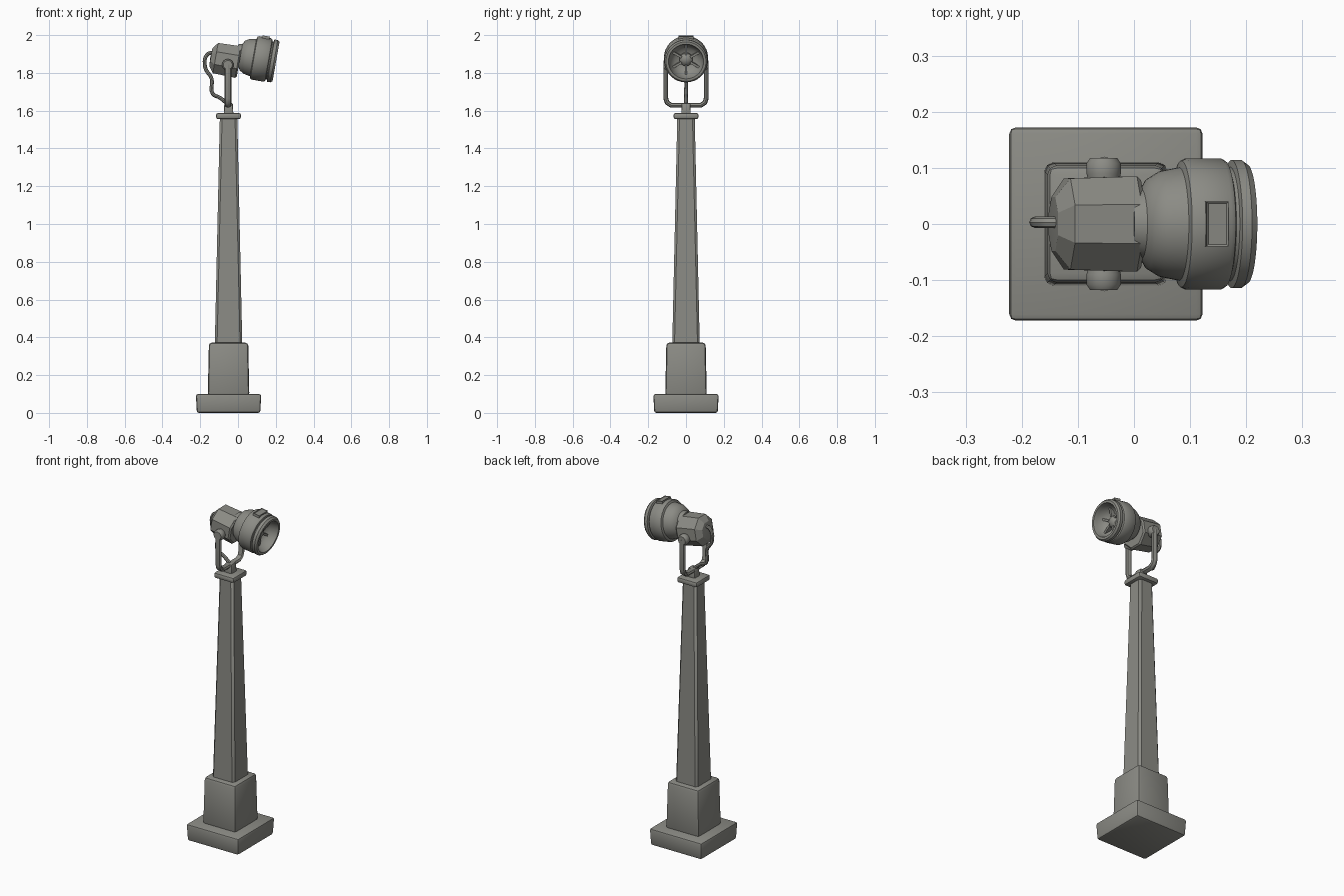
import bpy, bmesh, math
from mathutils import Matrix, Vector

if "Cube" in bpy.data.objects:
    bpy.data.objects.remove(bpy.data.objects["Cube"])

grey = bpy.data.materials.new("warm grey")
grey.diffuse_color = (0.26, 0.26, 0.235, 1)
grey.use_nodes = True
grey.node_tree.nodes["Principled BSDF"].inputs["Base Color"].default_value = grey.diffuse_color
CX = -0.05          # centre line of the post
TILT = Matrix.Rotation(math.radians(10), 4, 'Y')   # lamp points slightly down


def finish(obj, angle=35):
    obj.data.materials.clear()
    obj.data.materials.append(grey)
    bpy.ops.object.select_all(action='DESELECT')
    obj.select_set(True)
    bpy.context.view_layer.objects.active = obj
    bpy.ops.object.shade_smooth_by_angle(angle=math.radians(angle))
    return obj


def from_bmesh(name, bm, angle=35):
    bmesh.ops.recalc_face_normals(bm, faces=bm.faces)
    mesh = bpy.data.meshes.new(name)
    bm.to_mesh(mesh)
    bm.free()
    obj = bpy.data.objects.new(name, mesh)
    bpy.context.collection.objects.link(obj)
    return finish(obj, angle)


def block(name, z0, z1, h0, h1, bevel, segments=2):
    """Square tapered block on the post centre line, half widths h0 and h1."""
    bm = bmesh.new()
    bmesh.ops.create_cube(bm, size=2)
    for v in bm.verts:
        h, z = (h1, z1) if v.co.z > 0 else (h0, z0)
        v.co = Vector((CX + v.co.x * h, v.co.y * h, z))
    bmesh.ops.bevel(bm, geom=bm.edges[:], offset=bevel, segments=segments,
                    profile=0.5, affect='EDGES')
    return from_bmesh(name, bm)


def lathe(name, profile, matrix, sides=40, angle=35):
    """Revolve (distance, radius) points round the local x axis."""
    bm = bmesh.new()
    rings = []
    for s, r in profile:
        ring = []
        for i in range(sides):
            a = 2 * math.pi * (i + 0.5) / sides
            ring.append(bm.verts.new((s, r * math.cos(a), r * math.sin(a))))
        rings.append(ring)
    for a, b in zip(rings, rings[1:]):
        for i in range(sides):
            j = (i + 1) % sides
            bm.faces.new((a[i], a[j], b[j], b[i]))
    bmesh.ops.remove_doubles(bm, verts=bm.verts, dist=1e-5)
    bm.transform(matrix)
    return from_bmesh(name, bm, angle)


def tube(name, points, radius, smooth=False, loc=(0, 0, 0), scale_x=1):
    curve = bpy.data.curves.new(name, 'CURVE')
    curve.dimensions = '3D'
    curve.bevel_depth = radius
    curve.bevel_resolution = 2
    curve.use_fill_caps = True
    if smooth:
        sp = curve.splines.new('BEZIER')
        sp.bezier_points.add(len(points) - 1)
        for bp, p in zip(sp.bezier_points, points):
            bp.co = p
            bp.handle_left_type = bp.handle_right_type = 'AUTO'
        sp.resolution_u = 5
    else:
        sp = curve.splines.new('POLY')
        sp.points.add(len(points) - 1)
        for bp, p in zip(sp.points, points):
            bp.co = (*p, 1)
    obj = bpy.data.objects.new(name, curve)
    bpy.context.collection.objects.link(obj)
    obj.location = loc
    obj.scale.x = scale_x
    bpy.ops.object.select_all(action='DESELECT')
    obj.select_set(True)
    bpy.context.view_layer.objects.active = obj
    bpy.ops.object.convert(target='MESH')
    return finish(bpy.context.object)


# post, from the ground up
block("base_slab", 0.0, 0.10, 0.168, 0.173, 0.012)
block("pedestal", 0.09, 0.372, 0.110, 0.104, 0.016)
block("post", 0.35, 1.57, 0.073, 0.046, 0.012, 1)
block("post_cap", 1.555, 1.588, 0.066, 0.066, 0.011)
block("swivel_stem", 1.575, 1.64, 0.026, 0.022, 0.006)

# U shaped yoke and its pivot knobs
half = [(0, 0.107, 1.845), (0, 0.107, 1.665), (0, 0.100, 1.643), (0, 0.078, 1.628)]
yoke = half + [(x, -y, z) for x, y, z in reversed(half)]
tube("yoke", yoke, 0.013, loc=(CX - 0.003, 0, 0), scale_x=1.45)
for side, label in ((1, "left"), (-1, "right")):
    m = (Matrix.Translation((CX - 0.004, 0, 1.842))
         @ Matrix.Rotation(side * math.pi / 2, 4, 'Z'))
    lathe("pivot_knob_" + label,
          [(0.07, 0), (0.07, 0.026), (0.09, 0.031), (0.108, 0.031),
           (0.118, 0.024), (0.118, 0)], m, 20)

# faceted rear housing
lathe("lamp_housing",
      [(-0.088, 0), (-0.085, 0.052), (-0.060, 0.088), (0.060, 0.092),
       (0.068, 0.084), (0.068, 0)],
      Matrix.Translation((-0.06, 0, 1.868)) @ TILT, 8, 20)

# flared lamp hood, front ring and hollow reflector in one profile
hood = Matrix.Translation((0.10, 0, 1.878)) @ TILT
lathe("lamp_hood",
      [(-0.110, 0), (-0.110, 0.055), (-0.088, 0.062), (-0.078, 0.080),
       (-0.055, 0.094), (-0.020, 0.101), (-0.016, 0.113), (-0.008, 0.117),
       (0.055, 0.117), (0.063, 0.112), (0.066, 0.102), (0.072, 0.102),
       (0.075, 0.114), (0.092, 0.114), (0.103, 0.106), (0.103, 0.093),
       (0.085, 0.088), (0.055, 0.080), (0.035, 0.060), (0.025, 0.030),
       (0.025, 0)], hood)

# bulb with radial ribs inside the reflector
lathe("bulb", [(0.015, 0), (0.015, 0.036), (0.045, 0.034), (0.058, 0.022),
               (0.063, 0)], hood, 20)
bm = bmesh.new()
for i in range(6):
    m = (Matrix.Rotation(i * math.pi / 3, 4, 'X')
         @ Matrix.Translation((0.043, 0, 0.053))
         @ Matrix.Diagonal((0.026, 0.012, 0.052, 1)))
    bmesh.ops.create_cube(bm, size=1, matrix=m)
bm.transform(hood)
from_bmesh("reflector_ribs", bm)

# raised plate on top of the hood, with a sunken face
bm = bmesh.new()
bmesh.ops.create_cube(bm, size=1, matrix=Matrix.Translation((0.028, 0, 0.111))
                      @ Matrix.Diagonal((0.040, 0.080, 0.026, 1)))
top = max(bm.faces, key=lambda f: f.calc_center_median().z)
bmesh.ops.inset_region(bm, faces=[top], thickness=0.005, depth=-0.003)
bm.transform(hood)
from_bmesh("hood_plate", bm)

# cable looping from the back of the housing down to the stem
tube("cable", [(-0.125, 0.003, 1.905), (-0.160, 0.003, 1.900), (-0.174, 0.003, 1.830),
               (-0.140, 0.002, 1.770), (-0.134, 0, 1.690), (-0.095, 0, 1.668),
               (-0.055, 0, 1.635)], 0.010, smooth=True)
